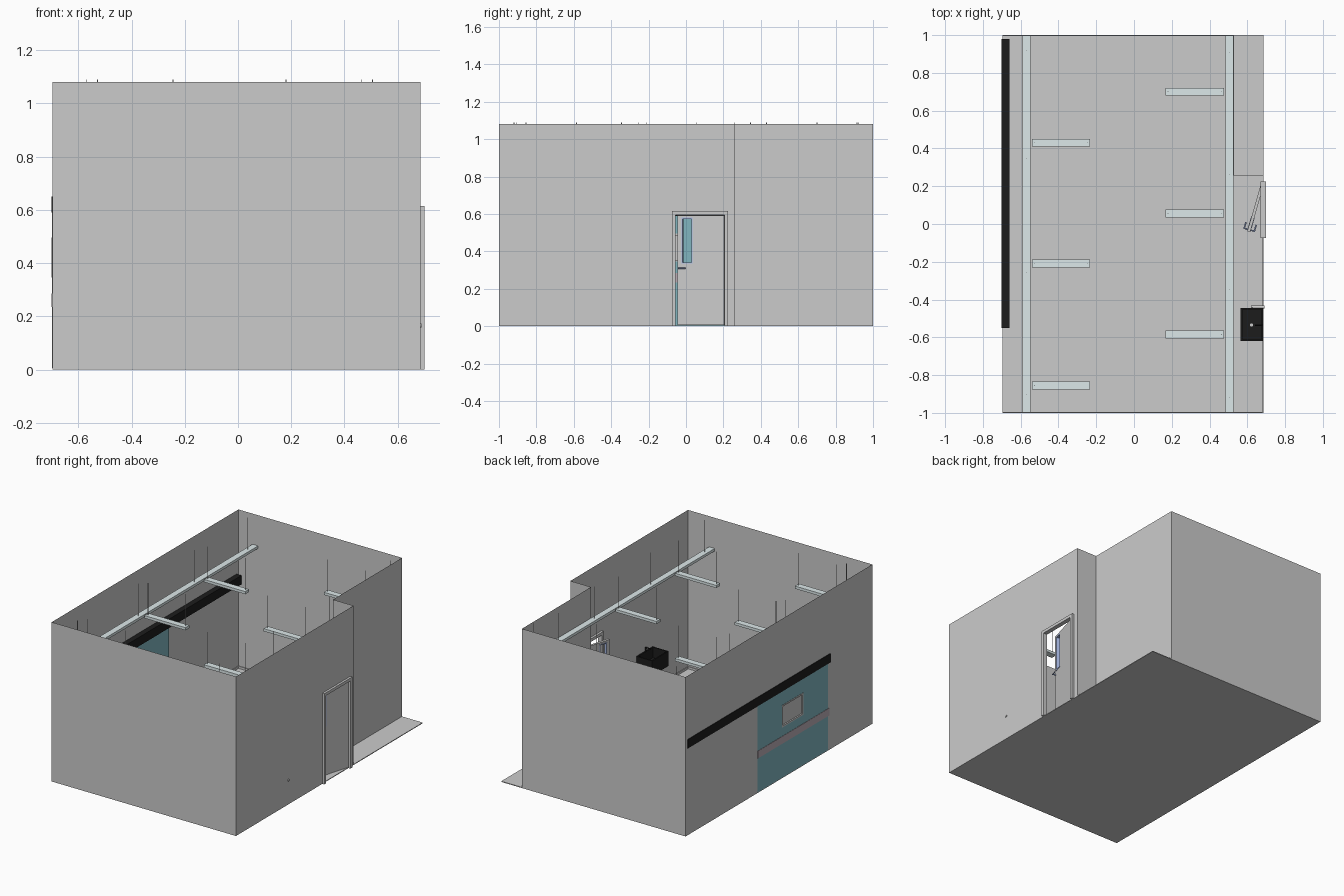
import bpy, bmesh, math
from mathutils import Matrix, Vector

if "Cube" in bpy.data.objects:
    bpy.data.objects.remove(bpy.data.objects["Cube"])

def mat(name, rgb):
    m = bpy.data.materials.new(name)
    m.diffuse_color = (*rgb, 1)
    m.use_nodes = True
    m.node_tree.nodes["Principled BSDF"].inputs["Base Color"].default_value = m.diffuse_color
    return m

TEAL = mat("teal", (0.22, 0.47, 0.53))
MAUVE = mat("mauve", (0.50, 0.42, 0.47))
BLACK = mat("black", (0.012, 0.012, 0.012))
LAMP = mat("pale_lamp", (0.72, 0.81, 0.82))
BLUE = mat("blue", (0.42, 0.52, 0.82))

def finish(name, bm, m=None):
    me = bpy.data.meshes.new(name)
    bm.to_mesh(me)
    bm.free()
    ob = bpy.data.objects.new(name, me)
    bpy.context.collection.objects.link(ob)
    if m:
        me.materials.append(m)
    return ob

def boxes(name, spans, m=None):
    """One object from boxes given as (x0, x1, y0, y1, z0, z1)."""
    bm = bmesh.new()
    for x0, x1, y0, y1, z0, z1 in spans:
        t = Matrix.Translation(((x0+x1)/2, (y0+y1)/2, (z0+z1)/2))
        bmesh.ops.create_cube(bm, size=1, matrix=t @ Matrix.Diagonal((x1-x0, y1-y0, z1-z0, 1)))
    return finish(name, bm, m)

def ring(x0, x1, o, i):
    """Boxes around a hole i inside rectangle o, both (y0, y1, z0, z1)."""
    parts = [(x0, x1, o[0], i[0], o[2], o[3]), (x0, x1, i[1], o[1], o[2], o[3]),
             (x0, x1, i[0], i[1], i[3], o[3])]
    if i[2] > o[2]:
        parts.append((x0, x1, i[0], i[1], o[2], i[2]))
    return parts

def rod(name, a, b, r, m=None, n=8):
    a, b = Vector(a), Vector(b)
    bm = bmesh.new()
    rot = Vector((0, 0, 1)).rotation_difference(b - a).to_matrix().to_4x4()
    bmesh.ops.create_cone(bm, cap_ends=True, segments=n, radius1=r, radius2=r,
                          depth=(b-a).length, matrix=Matrix.Translation((a+b)/2) @ rot)
    ob = finish(name, bm, m)
    for p in ob.data.polygons:
        p.use_smooth = len(p.vertices) == 4 and n > 6
    return ob

def wall(name, runs):
    """Single-sheet wall from runs (x0, y0, x1, y1, z0, z1)."""
    bm = bmesh.new()
    for x0, y0, x1, y1, z0, z1 in runs:
        bm.faces.new([bm.verts.new(c) for c in
                      ((x0, y0, z0), (x1, y1, z0), (x1, y1, z1), (x0, y0, z1))])
    bmesh.ops.remove_doubles(bm, verts=bm.verts, dist=1e-5)
    return finish(name, bm)

# Room shell, open at the top, with a recessed corner
L, R, J, JY, H = -0.697, 0.685, 0.53, 0.26, 1.08
boxes("floor", [(L, R, -1, 1, 0, 0.005)])
wall("front_wall", [(L, -1, R, -1, 0, H)])
wall("back_wall", [(J, 1, L, 1, 0, H)])
wall("recess_walls", [(R, JY, J, JY, 0, H), (J, JY, J, 1, 0, H)])
wall("right_wall", [(R, -1, R, -0.06, 0, H), (R, -0.06, R, 0.21, 0.6, H), (R, 0.21, R, JY, 0, H)])
wall("left_wall", [(L, 1, L, 0.23, 0, H), (L, 0.23, L, -0.54, 0.6, H), (L, -0.54, L, -1, 0, H)])
s = 0.004
boxes("skirting", [(L, R, -1, -1+s, 0.005, 0.02), (L, J, 1-s, 1, 0.005, 0.02),
                   (R-s, R, -1, -0.075, 0.005, 0.02), (J-s, J, JY, 1, 0.005, 0.02),
                   (J-s, R, JY-s, JY, 0.005, 0.02),
                   (L, L+s, -1, -0.54, 0.005, 0.02), (L, L+s, 0.23, 1, 0.005, 0.02)])

# Sliding door with top rail, stripe and window
win = (-0.26, -0.03, 0.345, 0.495)
boxes("sliding_door", ring(-0.698, -0.68, (-0.525, 0.23, 0.005, 0.6), win), TEAL)
boxes("sliding_door_stripe", [(-0.7, -0.678, -0.535, 0.23, 0.235, 0.285)], MAUVE)
boxes("sliding_door_window_frame",
      ring(-0.7, -0.678, win, (win[0]+.01, win[1]-.01, win[2]+.01, win[3]-.01)))
boxes("sliding_door_pane", [(-0.691, -0.687, win[0], win[1], win[2], win[3])])
boxes("sliding_door_jamb", [(-0.698, -0.678, -0.54, -0.525, 0.005, 0.6)])
boxes("sliding_door_rail", [(-0.701, -0.66, -0.55, 0.98, 0.59, 0.65)], BLACK)

# Hinged door frame
boxes("door_frame", ring(0.67, 0.70, (-0.075, 0.225, 0, 0.615), (-0.055, 0.205, 0, 0.595)))

# Door leaf, built about its hinge and swung inwards
hinge = Matrix.Translation((0.678, 0.205, 0)) @ Matrix.Rotation(math.radians(-16), 4, 'Z')
hole = (-0.235, -0.175, 0.335, 0.58)
leaf = [
    boxes("door_leaf", ring(-0.008, 0.008, (-0.257, 0, 0.007, 0.592), hole)),
    boxes("door_window_frame", ring(-0.01, 0.01, hole,
          (hole[0]+.006, hole[1]-.006, hole[2]+.006, hole[3]-.006)), BLUE)]
for side in (-1, 1):
    leaf.append(rod("door_handle_stem", (0, -0.245, 0.31), (side*0.03, -0.245, 0.31), 0.004, BLUE))
    leaf.append(rod("door_handle_lever", (side*0.028, -0.249, 0.31), (side*0.028, -0.21, 0.31), 0.004, BLUE))
for ob in leaf:
    ob.matrix_world = hinge

# Hanging lamps: long strips with short side lamps
ZB, ZT, TOP = 0.855, 0.873, 1.09
def hang(x, y):
    rod("lamp_rod", (x, y, ZT), (x, y, TOP), 0.0018, n=6)

for x, ys in ((-0.57, (-0.905, -0.255, 0.345, 0.92)), (0.505, (-0.92, -0.345, 0.26, 0.91))):
    boxes("long_lamp", [(x-0.021, x+0.021, -0.999, 0.999, ZB, ZT)], LAMP)
    for y in ys:
        hang(x, y)
for x0, x1, ys in ((-0.54, -0.232, (0.43, -0.21, -0.855)), (0.168, 0.477, (0.70, 0.055, -0.585))):
    for y in ys:
        boxes("short_lamp", [(x0, x1, y-0.021, y+0.021, ZB, ZT)], LAMP)
        hang(x0+0.012, y)
        hang(x1-0.012, y)

# Wall sink with recessed basin
sink = boxes("sink", [(0.565, 0.684, -0.62, -0.445, 0.20, 0.30)], BLACK)
bm = bmesh.new()
bm.from_mesh(sink.data)
bm.faces.ensure_lookup_table()
top = max(bm.faces, key=lambda f: f.calc_center_median().z)
bmesh.ops.inset_region(bm, faces=[top], thickness=0.012)
down = bmesh.ops.extrude_discrete_faces(bm, faces=[top])["faces"]
bmesh.ops.translate(bm, verts=down[0].verts, vec=(0, 0, -0.07))
bm.to_mesh(sink.data)
bm.free()
rod("sink_drain", (0.622, -0.535, 0.229), (0.622, -0.535, 0.233), 0.009, n=16)
rod("tap_riser", (0.676, -0.535, 0.30), (0.676, -0.535, 0.33), 0.004, BLACK)
rod("tap_spout", (0.678, -0.535, 0.328), (0.64, -0.535, 0.328), 0.004, BLACK)
rod("drain_pipe_down", (0.625, -0.445, 0.165), (0.625, -0.445, 0.20), 0.006)
rod("drain_pipe_out", (0.62, -0.44, 0.165), (0.69, -0.44, 0.165), 0.008, n=12)
